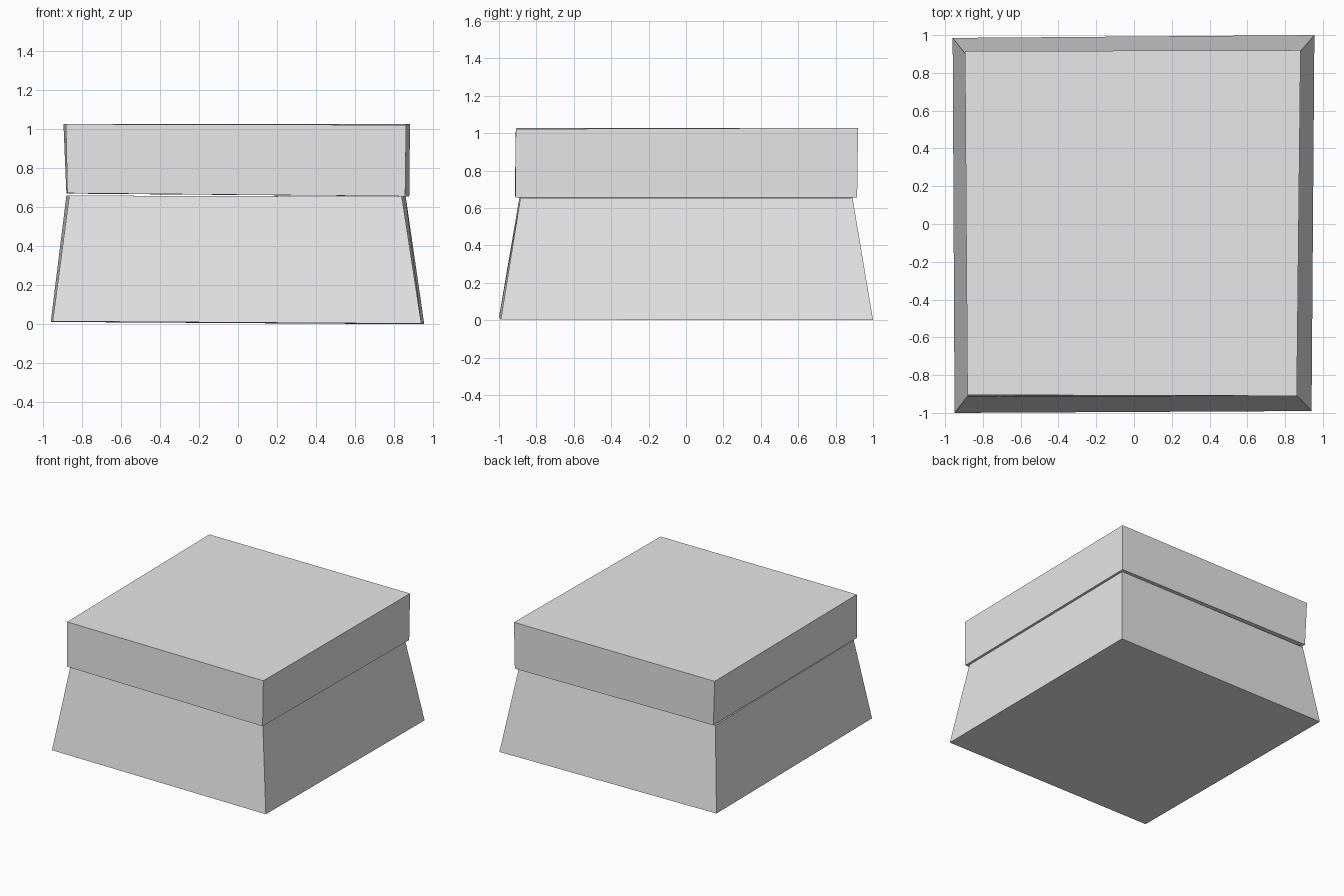
import bpy
import bmesh

cube = bpy.data.objects.get("Cube")
if cube:
    bpy.data.objects.remove(cube, do_unlink=True)


def make_material(name, colour):
    mat = bpy.data.materials.new(name)
    mat.use_nodes = True
    mat.diffuse_color = colour
    mat.node_tree.nodes["Principled BSDF"].inputs["Base Color"].default_value = colour
    return mat


def make_block(name, bottom, top, mat):
    """Closed six-sided block between two rings of four corners."""
    bm = bmesh.new()
    low = [bm.verts.new(p) for p in bottom]
    high = [bm.verts.new(p) for p in top]
    bm.faces.new(low[::-1])
    bm.faces.new(high)
    for i in range(4):
        j = (i + 1) % 4
        bm.faces.new((low[i], low[j], high[j], high[i]))
    bmesh.ops.recalc_face_normals(bm, faces=bm.faces)
    mesh = bpy.data.meshes.new(name)
    bm.to_mesh(mesh)
    bm.free()
    mesh.materials.append(mat)
    obj = bpy.data.objects.new(name, mesh)
    bpy.context.collection.objects.link(obj)
    return obj


grey = make_material("warm grey", (0.8, 0.8, 0.8, 1))

# Tapered, slightly skewed base (corners: front right, front left, back left, back right)
make_block(
    "box_base",
    [(-0.95, -1.0, 0.015), (0.94, -0.99, 0.003), (0.955, 1.0, 0.0), (-0.96, 0.985, 0.012)],
    [(-0.865, -0.89, 0.66), (0.84, -0.885, 0.654), (0.86, 0.89, 0.654), (-0.88, 0.885, 0.66)],
    grey)

# Overhanging lid, resting a little crooked on the base
make_block(
    "box_lid",
    [(-0.875, -0.915, 0.672), (0.857, -0.912, 0.656), (0.878, 0.915, 0.656), (-0.88, 0.91, 0.67)],
    [(-0.882, -0.905, 1.026), (0.862, -0.91, 1.022), (0.882, 0.92, 1.028), (-0.895, 0.915, 1.028)],
    grey)
